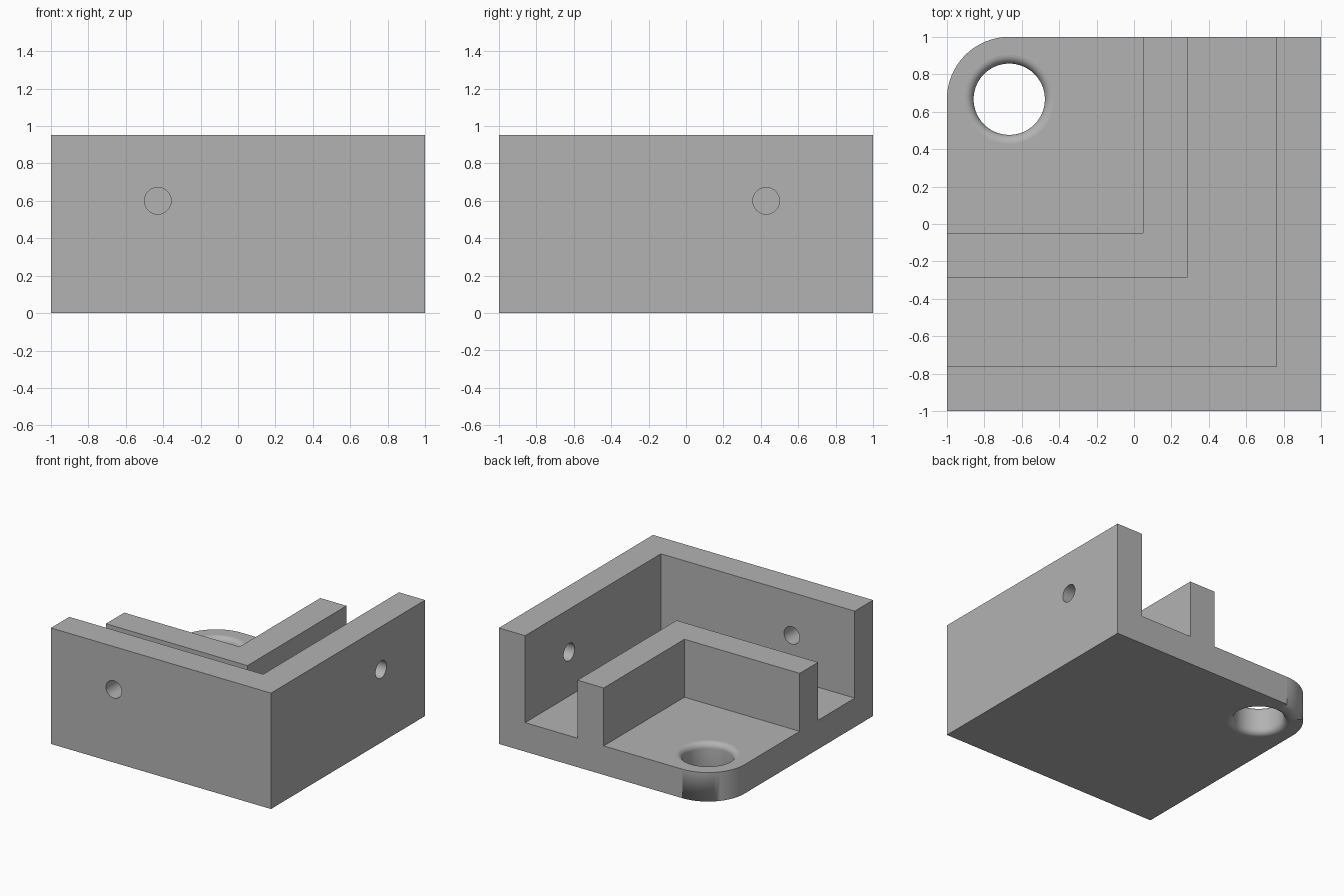
import bpy
import bmesh
from math import sin, cos, pi
from mathutils import Matrix

if "Cube" in bpy.data.objects:
    bpy.data.objects.remove(bpy.data.objects["Cube"], do_unlink=True)

U = 1 / 21          # one design unit
FLOOR, INNER_TOP, TOP = 5 * U, 15 * U, 20 * U
CORNER = 7 * U      # rounded corner radius, also the post hole inset

grey = bpy.data.materials.new("plain grey")
grey.use_nodes = True
grey.diffuse_color = (0.45, 0.45, 0.45, 1)
grey.node_tree.nodes["Principled BSDF"].inputs["Base Color"].default_value = grey.diffuse_color


def make_object(name, bm):
    bmesh.ops.recalc_face_normals(bm, faces=bm.faces[:])
    mesh = bpy.data.meshes.new(name)
    bm.to_mesh(mesh)
    bm.free()
    mesh.materials.append(grey)
    ob = bpy.data.objects.new(name, mesh)
    bpy.context.collection.objects.link(ob)
    return ob


def prism(name, outline, z0, z1):
    """Extrude a flat outline from z0 to z1."""
    bm = bmesh.new()
    face = bm.faces.new([bm.verts.new((x, y, z0)) for x, y in outline])
    new = bmesh.ops.extrude_face_region(bm, geom=[face])["geom"]
    verts = [v for v in new if isinstance(v, bmesh.types.BMVert)]
    bmesh.ops.translate(bm, verts=verts, vec=(0, 0, z1 - z0))
    return make_object(name, bm)


def l_wall(name, outer, inner, z0, z1):
    """L-shaped wall running along the front and the +x side."""
    outline = [(-1, -outer), (outer, -outer), (outer, 1),
               (inner, 1), (inner, -inner), (-1, -inner)]
    return prism(name, outline, z0, z1)


def lathe(name, profile, matrix, steps):
    """Closed solid of revolution about z from (radius, height) pairs."""
    bm = bmesh.new()
    rings = [[bm.verts.new((r * cos(2 * pi * i / steps), r * sin(2 * pi * i / steps), z))
              for i in range(steps)] for r, z in profile]
    for a, b in zip(rings, rings[1:]):
        for i in range(steps):
            j = (i + 1) % steps
            bm.faces.new((a[i], a[j], b[j], b[i]))
    bm.faces.new(rings[0])
    bm.faces.new(rings[-1])
    bm.transform(matrix)
    return make_object(name, bm)


def combine(target, tool, operation):
    mod = target.modifiers.new(tool.name, 'BOOLEAN')
    mod.operation, mod.solver, mod.object = operation, 'EXACT', tool
    bpy.context.view_layer.objects.active = target
    bpy.ops.object.modifier_apply(modifier=mod.name)
    bpy.data.objects.remove(tool, do_unlink=True)


# Base plate with one rounded corner
arc = [(-1 + CORNER - CORNER * sin(t), 1 - CORNER + CORNER * cos(t))
       for t in (pi / 2 * i / 16 for i in range(17))]
bracket = prism("corner_bracket", [(-1, -1), (1, -1), (1, 1)] + arc, 0, FLOOR)

# Tall outer wall and low inner wall
combine(bracket, l_wall("outer_wall", 1, 16 * U, 0, TOP), 'UNION')
combine(bracket, l_wall("inner_wall", 6 * U, U, FLOOR / 2, INNER_TOP), 'UNION')

# Large post hole with rounded rims
radius, rim = 4 * U, U
curve = [(radius + rim - rim * sin(t), rim - rim * cos(t))
         for t in (pi / 2 * i / 8 for i in range(9))]
profile = [(radius + rim, -0.1)] + curve
profile += [(r, FLOOR - z) for r, z in reversed(profile)]
combine(bracket, lathe("post_hole", profile,
                       Matrix.Translation((CORNER - 1, 1 - CORNER, 0)), 64), 'DIFFERENCE')

# Screw holes through the outer wall only
bolt = [(1.5 * U, -0.2), (1.5 * U, 0.2)]
screw_z = 0.6
for name, place, axis in (("front_screw_hole", (-9 * U, -0.88, screw_z), 'X'),
                          ("side_screw_hole", (0.88, 9 * U, screw_z), 'Y')):
    turn = Matrix.Translation(place) @ Matrix.Rotation(pi / 2, 4, axis)
    combine(bracket, lathe(name, bolt, turn, 32), 'DIFFERENCE')

# Merge flat regions, then smooth only the small curved facets
bm = bmesh.new()
bm.from_mesh(bracket.data)
bmesh.ops.remove_doubles(bm, verts=bm.verts[:], dist=0.0001)
bmesh.ops.dissolve_limit(bm, angle_limit=0.005, verts=bm.verts[:], edges=bm.edges[:])
for f in bm.faces:
    f.smooth = f.calc_area() < 0.03
    f.material_index = 0
bm.to_mesh(bracket.data)
bm.free()
bracket.data.materials.clear()
bracket.data.materials.append(grey)
